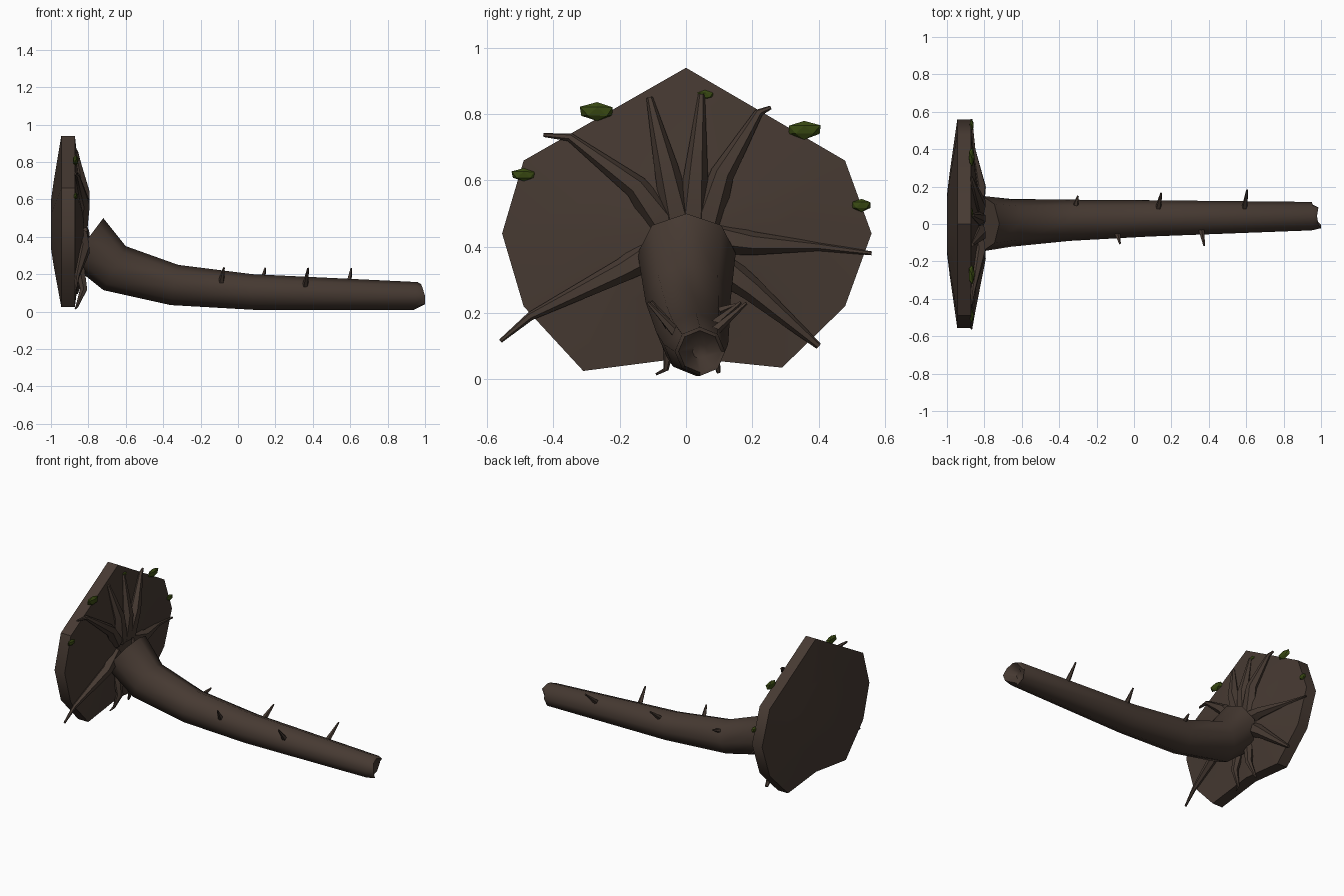
import bpy, bmesh, math, random
from mathutils import Vector, Matrix

if "Cube" in bpy.data.objects:
    bpy.data.objects.remove(bpy.data.objects["Cube"])
random.seed(4)


def material(name, rgb):
    m = bpy.data.materials.new(name)
    m.diffuse_color = (*rgb, 1)
    m.use_nodes = True
    m.node_tree.nodes["Principled BSDF"].inputs["Base Color"].default_value = m.diffuse_color
    return m


BARK = material("dark bark", (0.062, 0.042, 0.032))
MOSS = material("moss green", (0.04, 0.066, 0.006))


def loft(name, rings, mat, angle=50):
    """Skin equal-length rings of points and close both ends."""
    bm = bmesh.new()
    loops = [[bm.verts.new(p) for p in r] for r in rings]
    n = len(loops[0])
    for a, b in zip(loops, loops[1:]):
        for i in range(n):
            bm.faces.new((a[i], a[(i + 1) % n], b[(i + 1) % n], b[i]))
    for loop in (loops[0], loops[-1]):
        f = bm.faces.new(loop)
        bmesh.ops.triangulate(bm, faces=[f])
    bmesh.ops.recalc_face_normals(bm, faces=bm.faces[:])
    return finish(name, bm, mat, angle)


def finish(name, bm, mat, angle=None):
    me = bpy.data.meshes.new(name)
    bm.to_mesh(me)
    bm.free()
    me.materials.append(mat)
    ob = bpy.data.objects.new(name, me)
    bpy.context.collection.objects.link(ob)
    if angle:
        bpy.context.view_layer.objects.active = ob
        ob.select_set(True)
        bpy.ops.object.shade_smooth_by_angle(angle=math.radians(angle))
        ob.select_set(False)
    return ob


def taper(name, pts, radii, sides=5):
    """Tapered branch along a path."""
    pts = [Vector(p) for p in pts]
    rings = []
    for i, p in enumerate(pts):
        d = (pts[min(i + 1, len(pts) - 1)] - pts[max(i - 1, 0)]).normalized()
        u = d.cross(Vector((1, 0, 0.1))).normalized()
        v = d.cross(u)
        rings.append([p + radii[i] * (u * math.cos(t) + v * math.sin(t))
                      for t in (2 * math.pi * k / sides for k in range(sides))])
    return loft(name, rings, BARK)


# Root plate: polygonal disc of earth, thin at the rim
outline = [(0, .94), (.48, .66), (.56, .44), (.48, .22), (.29, .035), (0.0, .065),
           (-.31, .025), (-.49, .22), (-.555, .44), (-.49, .66)]
plate = [[(x, y * s, .46 + (z - .46) * s) for y, z in outline]
         for x, s in ((-1.0, .28), (-.985, .5), (-.945, 1), (-.872, 1), (-.845, .5), (-.825, .25))]
loft("root_plate", plate, BARK, 40)

# Trunk: (top x, top z, bottom x, bottom z, centre y, half width)
sections = [(-.72, .50, -.90, .26, .002, .148), (-.60, .35, -.72, .115, .006, .128),
            (-.32, .25, -.36, .035, .02, .11), (.08, .20, .08, .01, .03, .097),
            (.96, .158, .94, .01, .042, .076)]
N = 8
rings = []
for tx, tz, bx, bz, cy, w in sections:
    ring = []
    for k in range(N):
        a = 2 * math.pi * k / N
        h = (1 + math.cos(a)) / 2
        ring.append(Vector((bx + (tx - bx) * h, cy + w * math.sin(a), bz + (tz - bz) * h)))
    rings.append(ring)
# Splintered broken end with a small hollow
jag = [.02, .03, -.0, -.01, .01, .055, .05, .03]
mid = sum(rings[-1], Vector()) / N
rings.append([mid + (p - mid) * .85 + Vector((j, 0, 0)) for p, j in zip(rings[-1], jag)])
rings.append([mid + (p - mid) * .3 + Vector((-.02, 0, 0)) for p in rings[-2]])
loft("trunk", rings, BARK)

# Roots fanning over the front of the plate: (base, knee, tip) as (y, z)
roots = [((-.02, .46), (-.06, .64), (-.11, .85)), ((.02, .46), (.03, .62), (.047, .86)),
         ((.06, .46), (.11, .62), (.22, .805), (.255, .82)),
         ((-.07, .47), (-.15, .58), (-.35, .73), (-.43, .737)),
         ((.08, .43), (.20, .41), (.40, .40), (.56, .38)), ((.08, .36), (.2, .27), (.40, .10)),
         ((-.07, .40), (-.19, .33), (-.47, .19), (-.56, .115)),
         ((-.04, .25), (-.05, .12), (-.06, .03), (-.09, .015)),
         ((.05, .25), (.08, .12), (.098, .02))]
for i, path in enumerate(roots):
    xs = [-.85, -.825, -.86, -.87] if len(path) == 4 else [-.85, -.825, -.865]
    rs = [.052, .036, .013, .006] if len(path) == 4 else [.052, .036, .010]
    if i > 6:
        rs = [r * .6 for r in rs]
    taper(f"root_{i + 1}", [(x, y, z) for x, (y, z) in zip(xs, path)], rs, 6)

# Broken twigs along the trunk, alternating sides
twigs = [(-.315, .085, .20, .15, .225), (-.09, -.05, .16, -.105, .235), (.13, .085, .165, .165, .232),
         (.36, -.03, .14, -.115, .232), (.59, .08, .14, .182, .23)]
for i, (x, y, z, ty, tz) in enumerate(twigs):
    taper(f"twig_{i + 1}", [(x, y, z), (x + .015, ty, tz)], [.017, .005])

# Moss clumps at the plate rim: (y, z, half length, half height)
clumps = [(-.268, .808, .058, .03), (.058, .858, .027, .014), (.357, .753, .055, .028),
          (.53, .526, .032, .02), (-.49, .617, .04, .021)]
for i, (y, z, a, b) in enumerate(clumps):
    bm = bmesh.new()
    bmesh.ops.create_icosphere(bm, subdivisions=1, radius=1)
    for v in bm.verts:
        v.co *= random.uniform(.9, 1.08)
    bm.transform(Matrix.Translation((-.868, y, z)) @ Matrix.Diagonal((b * .6, a, b, 1)))
    finish(f"moss_clump_{i + 1}", bm, MOSS)
